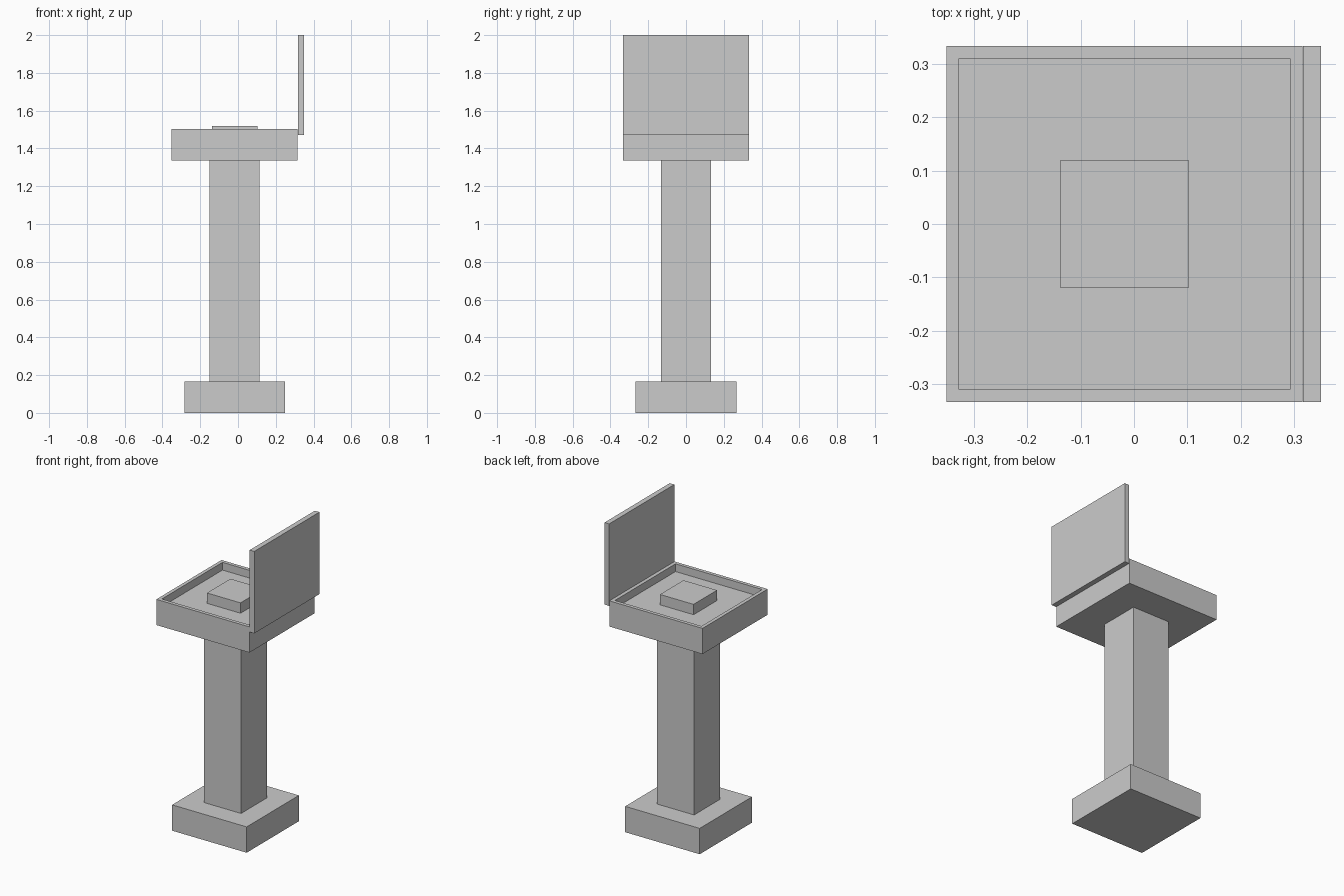
import bpy, bmesh

if "Cube" in bpy.data.objects:
    bpy.data.objects.remove(bpy.data.objects["Cube"])

CX = -0.018  # axis of the pedestal; the lid hangs off the +x side


def box(name, cx, size_x, size_y, z0, z1, rim=0, depth=0):
    """Box centred on y = 0; an optional rim leaves a sunken top."""
    bm = bmesh.new()
    bmesh.ops.create_cube(bm, size=1)
    for v in bm.verts:
        v.co = (cx + v.co.x * size_x, v.co.y * size_y, z0 + (v.co.z + 0.5) * (z1 - z0))
    if rim:
        bm.normal_update()
        top = max(bm.faces, key=lambda f: f.calc_center_median().z)
        bmesh.ops.inset_region(bm, faces=[top], thickness=rim)
        floor = bmesh.ops.extrude_discrete_faces(bm, faces=[top])["faces"][0]
        for v in floor.verts:
            v.co.z -= depth
    bmesh.ops.recalc_face_normals(bm, faces=bm.faces)
    mesh = bpy.data.meshes.new(name)
    bm.to_mesh(mesh)
    bm.free()
    obj = bpy.data.objects.new(name, mesh)
    bpy.context.collection.objects.link(obj)
    return obj


# Pedestal
box("base", CX, 0.533, 0.533, 0, 0.167)
box("column", CX, 0.266, 0.266, 0.167, 1.337)
# Tray with raised rim, and the button inside it
box("tray", CX, 0.666, 0.666, 1.337, 1.503, rim=0.033, depth=0.05)
box("button", CX, 0.24, 0.24, 1.453, 1.52)
# Open lid standing upright behind the tray
box("lid", 0.333, 0.033, 0.666, 1.47, 2.0)
